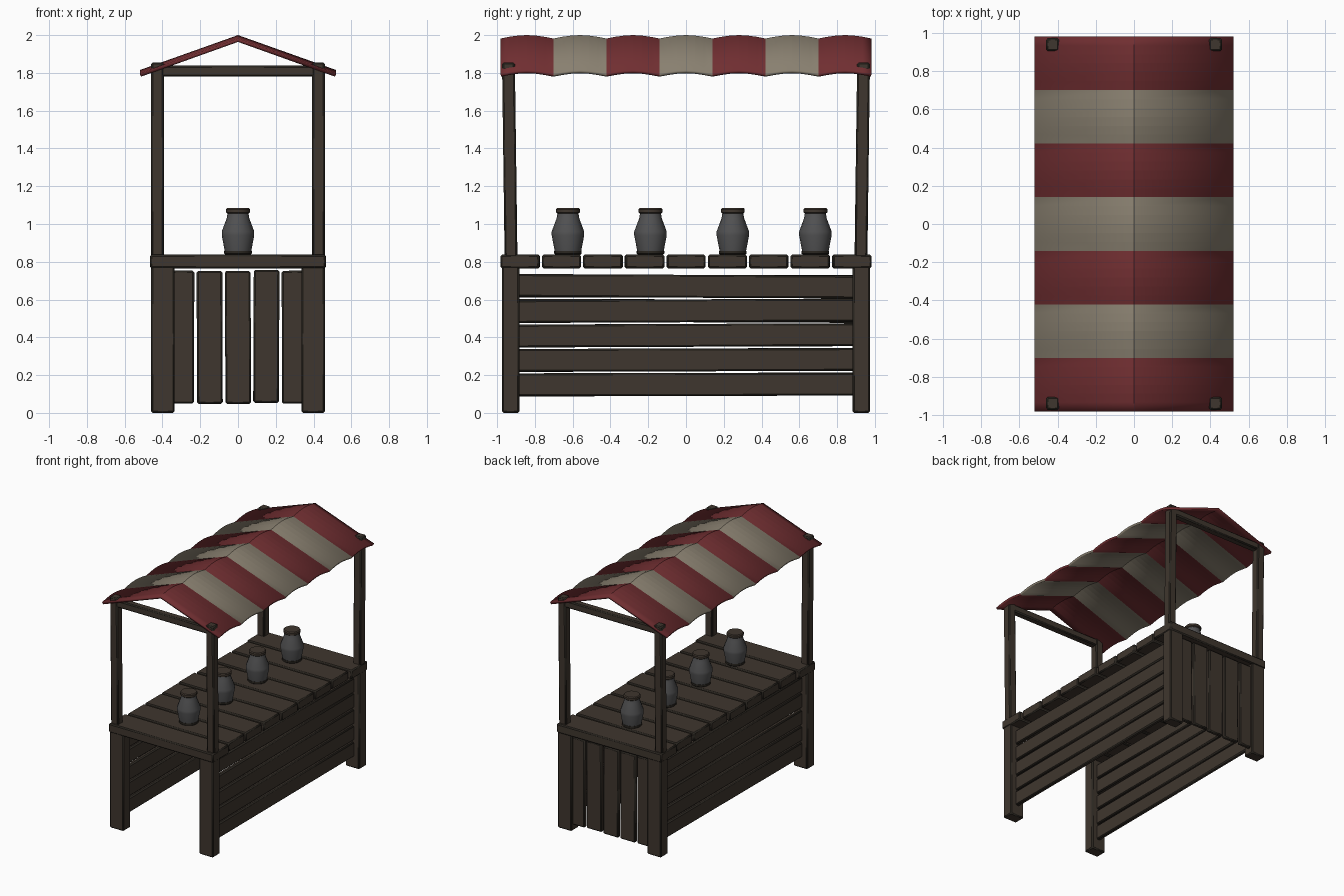
import bpy, bmesh, math, random
from mathutils import Matrix

if "Cube" in bpy.data.objects:
    bpy.data.objects.remove(bpy.data.objects["Cube"])

random.seed(4)


def material(name, r, g, b):
    m = bpy.data.materials.new(name)
    lin = [((c / 255 + 0.055) / 1.055) ** 2.4 for c in (r, g, b)]
    m.diffuse_color = (*lin, 1)
    m.use_nodes = True
    m.node_tree.nodes["Principled BSDF"].inputs["Base Color"].default_value = m.diffuse_color
    return m


WOOD = material("brown wood", 63, 54, 46)
EDGE = material("dark wood edge", 42, 38, 32)
RED = material("red cloth", 112, 46, 49)
CREAM = material("cream cloth", 137, 128, 112)
CLAY = material("grey clay", 82, 82, 83)


def finish(name, bm, mats, angle=30):
    bmesh.ops.recalc_face_normals(bm, faces=bm.faces)
    me = bpy.data.meshes.new(name)
    bm.to_mesh(me)
    bm.free()
    for m in mats:
        me.materials.append(m)
    ob = bpy.data.objects.new(name, me)
    bpy.context.collection.objects.link(ob)
    bpy.ops.object.select_all(action='DESELECT')
    ob.select_set(True)
    bpy.context.view_layer.objects.active = ob
    bpy.ops.object.shade_smooth_by_angle(angle=math.radians(angle))
    return ob


def board(name, x, y, z, tilt=None, lean=0):
    """Bevelled board between (min, max) ranges, worn dark along its edges."""
    bm = bmesh.new()
    bmesh.ops.create_cube(bm, size=1)
    size = [b - a for a, b in (x, y, z)]
    mid = [(a + b) / 2 for a, b in (x, y, z)]
    mat = Matrix.Translation(mid)
    if tilt:
        mat = mat @ Matrix.Rotation(random.uniform(-0.006, 0.006), 4, tilt)
    bmesh.ops.transform(bm, matrix=mat @ Matrix.Diagonal((*size, 1)), verts=bm.verts)
    for v in bm.verts:
        if v.co.z > mid[2]:
            v.co.y += lean
    ob = finish(name, bm, [WOOD, EDGE])
    bev = ob.modifiers.new("bevel", 'BEVEL')
    bev.width = 0.009
    bev.segments = 1
    bev.material = 1
    return ob


def mirrored(a, b, s):
    return tuple(sorted((a * s, b * s)))


# Legs, roof posts and the beams joining them
for sy in (-1, 1):
    for sx in (-1, 1):
        board("leg", mirrored(0.335, 0.46, sx), mirrored(0.882, 0.975, sy), (0.0, 0.78))
        board("roof_post", mirrored(0.393, 0.46, sx), mirrored(0.892, 0.96, sy),
              (0.8, 1.855), lean=0.014 * sy)
    board("roof_beam", (-0.45, 0.45), mirrored(0.91, 0.968, sy), (1.78, 1.838))

# Counter top planks
for i in range(9):
    y = (i - 4) * 0.2195
    w = 0.465 if i in (0, 8) else 0.457 + random.uniform(-0.008, 0.008)
    board("counter_plank", (-w, w), (y - 0.103, y + 0.103), (0.765, 0.838), 'Z')

# Horizontal side planks
for sx in (-1, 1):
    for i in range(5):
        z = 0.09 + i * 0.13
        board("side_plank", mirrored(0.378, 0.413, sx), (-0.89, 0.89), (z, z + 0.121), 'X')

# Vertical back planks
for i in range(5):
    x = (i - 2) * 0.15
    dz = random.uniform(-0.006, 0.006)
    board("back_plank", (x - 0.068, x + 0.068), (0.922, 0.957), (0.048 + dz, 0.752 + dz), 'Y')

# Striped awning: a ridge with one shallow arch per stripe
STRIPES, SEG, LENGTH = 7, 6, 1.965
bm = bmesh.new()
rows = []
for j in range(STRIPES * SEG + 1):
    t = j / SEG
    y = -LENGTH / 2 + LENGTH * t / STRIPES
    arch = 0.018 * (abs(math.sin(math.pi * t)) - 1)
    rows.append([bm.verts.new((x, y, z + arch))
                 for x, z in ((-0.52, 1.815), (0, 2.0), (0.52, 1.815))])
for j in range(STRIPES * SEG):
    for k in range(2):
        f = bm.faces.new((rows[j][k], rows[j][k + 1], rows[j + 1][k + 1], rows[j + 1][k]))
        f.material_index = (j // SEG) % 2
awning = finish("awning", bm, [RED, CREAM], 1)
sol = awning.modifiers.new("thickness", 'SOLIDIFY')
sol.thickness = 0.018
sol.offset = -1 if awning.data.polygons[0].normal.z > 0 else 1


def turned(name, profile, y, mat, sides=16):
    """Solid of revolution from (radius, height) pairs."""
    bm = bmesh.new()
    rings = [[bm.verts.new((r * math.cos(a), y + r * math.sin(a), z))
              for a in (2 * math.pi * k / sides for k in range(sides))] for r, z in profile]
    for lo, hi in zip(rings, rings[1:]):
        for k in range(sides):
            n = (k + 1) % sides
            bm.faces.new((lo[k], lo[n], hi[n], hi[k]))
    bm.faces.new(rings[0])
    bm.faces.new(rings[-1])
    return finish(name, bm, [mat], 40)


# Jars with a dark foot and lid
for y in (-0.625, -0.188, 0.248, 0.685):
    turned("jar_foot", [(0.064, 0.835), (0.073, 0.843), (0.073, 0.858)], y, EDGE)
    turned("jar_body", [(0.07, 0.856), (0.086, 0.94), (0.086, 0.96),
                        (0.06, 1.03), (0.055, 1.06)], y, CLAY)
    turned("jar_lid", [(0.056, 1.056), (0.063, 1.062), (0.063, 1.078), (0.057, 1.085)], y, WOOD)
